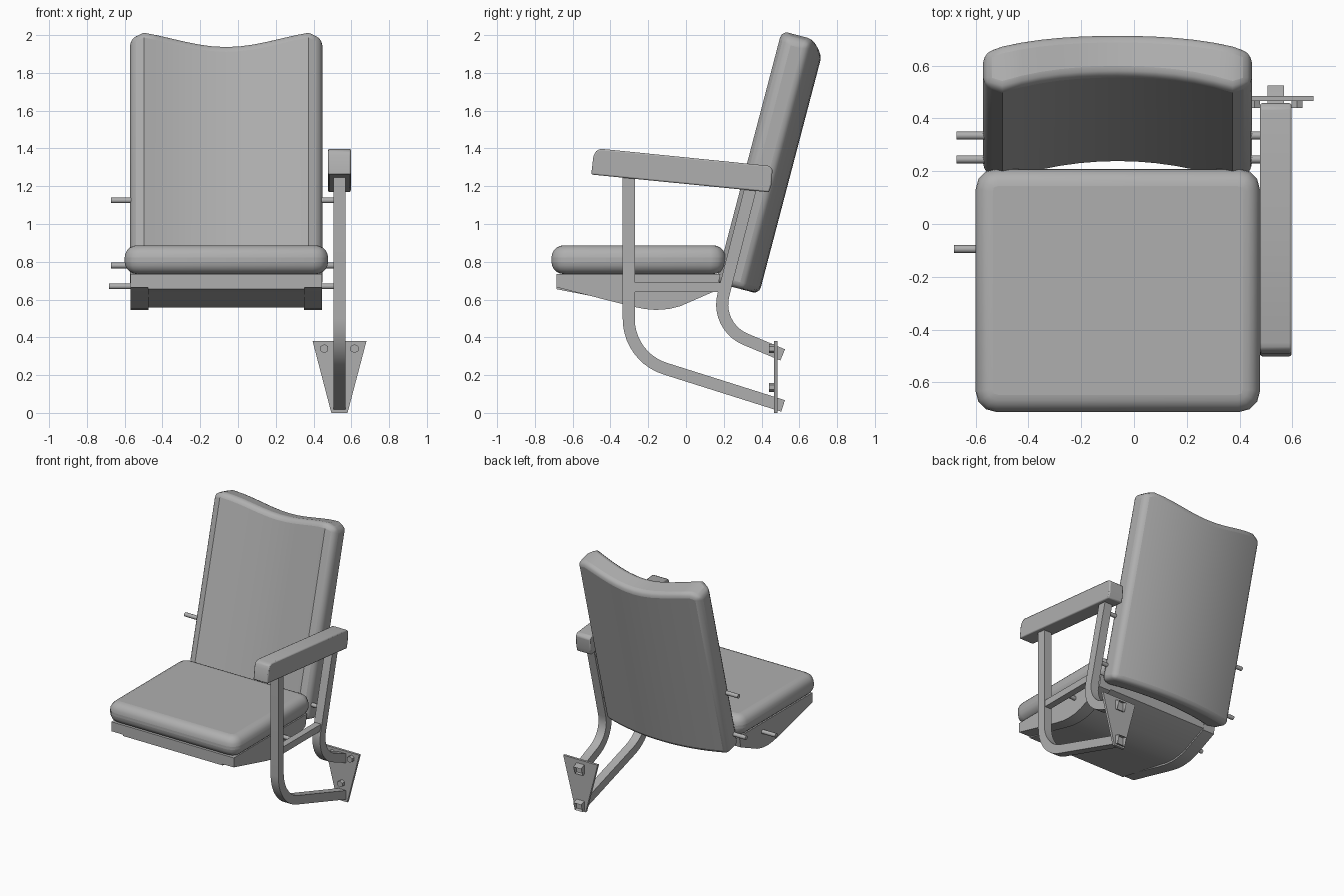
import bpy, bmesh, math
from mathutils import Vector, Matrix

if "Cube" in bpy.data.objects:
    bpy.data.objects.remove(bpy.data.objects["Cube"])

CX = -0.0625      # centre line of seat and back
LEG_X = 0.537     # centre line of the arm frame

grey = bpy.data.materials.new("mid_grey")
grey.diffuse_color = (0.43, 0.43, 0.43, 1)
grey.use_nodes = True
grey.node_tree.nodes["Principled BSDF"].inputs["Base Color"].default_value = grey.diffuse_color


def finish(name, bm, bevel=0, segs=3, angle=35):
    bmesh.ops.recalc_face_normals(bm, faces=bm.faces)
    me = bpy.data.meshes.new(name)
    bm.to_mesh(me)
    bm.free()
    me.materials.append(grey)
    ob = bpy.data.objects.new(name, me)
    bpy.context.collection.objects.link(ob)
    bpy.context.view_layer.objects.active = ob
    ob.select_set(True)
    if bevel:
        m = ob.modifiers.new("bevel", 'BEVEL')
        m.width, m.segments = bevel, segs
        m.limit_method, m.angle_limit = 'ANGLE', math.radians(angle)
    bpy.ops.object.shade_smooth_by_angle(angle=math.radians(35))
    ob.select_set(False)
    return ob


def extrude(name, pts, offset, **kw):
    """Extrude a closed 3D outline by an offset."""
    bm = bmesh.new()
    f = bm.faces.new([bm.verts.new(p) for p in pts])
    r = bmesh.ops.extrude_face_region(bm, geom=[f], use_keep_orig=True)
    bmesh.ops.translate(bm, vec=offset, verts=[v for v in r['geom'] if isinstance(v, bmesh.types.BMVert)])
    return finish(name, bm, **kw)


def side_prism(name, yz, x0, x1, **kw):
    return extrude(name, [(x0, y, z) for y, z in yz], (x1 - x0, 0, 0), **kw)


def rod(name, p, q, r, n):
    bm = bmesh.new()
    p, q = Vector(p), Vector(q)
    d = q - p
    bmesh.ops.create_cone(bm, cap_ends=True, segments=n, radius1=r, radius2=r, depth=d.length,
                          matrix=Matrix.Translation((p + q) / 2) @ d.to_track_quat('Z', 'Y').to_matrix().to_4x4())
    return finish(name, bm)


def skin(bm, rings):
    """Join a row of four-sided sections into a closed bar; return the last cap."""
    for q, s in zip(rings, rings[1:]):
        for k in range(4):
            bm.faces.new((q[k], q[(k + 1) % 4], s[(k + 1) % 4], s[k]))
    bm.faces.new(rings[0])
    return bm.faces.new(rings[-1])


def square_tube(name, a, corner, b, r, half=0.032, steps=10):
    """Square tube in the yz plane with one filleted bend and a hollow lower end."""
    a, c, b = Vector(a), Vector(corner), Vector(b)
    d1, d2 = (c - a).normalized(), (b - c).normalized()
    turn = d1.angle(d2)
    n1 = Vector((-d1.y, d1.x))          # towards the inside of the bend
    start = c - d1 * r * math.tan(turn / 2)
    centre = start + n1 * r
    path = [(a, d1)]
    for i in range(steps + 1):
        t = turn * i / steps
        path.append((centre - n1 * r * math.cos(t) + d1 * r * math.sin(t),
                     d1 * math.cos(t) + n1 * math.sin(t)))
    path.append((b, d2))
    bm = bmesh.new()
    rings = []
    for p, d in path:
        n = Vector((-d.y, d.x)) * half
        rings.append([bm.verts.new((LEG_X + sx * half, p.x + sn * n.x, p.y + sn * n.y))
                      for sx, sn in ((-1, -1), (1, -1), (1, 1), (-1, 1))])
    end = skin(bm, rings)
    bmesh.ops.inset_region(bm, faces=[end], thickness=0.01)
    inner = bmesh.ops.extrude_discrete_faces(bm, faces=[end])['faces'][0]
    bmesh.ops.translate(bm, vec=(0, -d2.x * 0.05, -d2.y * 0.05), verts=inner.verts)
    return finish(name, bm)


# Seat cushion: rounded plan outline, then rounded rims
x0, x1, y0, y1, rad = -0.6, 0.477, -0.712, 0.209, 0.078
outline = []
for cx, cy, start in ((x1 - rad, y1 - rad, 0), (x0 + rad, y1 - rad, 90),
                      (x0 + rad, y0 + rad, 180), (x1 - rad, y0 + rad, 270)):
    for k in range(4):
        t = math.radians(start + 30 * k)
        outline.append((cx + rad * math.cos(t), cy + rad * math.sin(t), 0.735))
extrude("seat_cushion", outline, (0, 0, 0.152), bevel=0.065, segs=5, angle=60)

# Seat pan: middle slightly recessed between two side rails
under = [(-0.685, 0.665), (-0.30, 0.567), (-0.22, 0.55), (-0.16, 0.545), (-0.09, 0.55), (-0.03, 0.565), (0.165, 0.65)]
rail = [(-0.685, 0.736)] + under + [(0.182, 0.736)]
core = [(-0.685, 0.736), (-0.685, 0.655)] + [(y, z + 0.012) for y, z in under[1:]] + [(0.182, 0.736)]
side_prism("seat_pan", core, -0.476, 0.351)
side_prism("seat_pan_rail_left", rail, -0.57, -0.475)
side_prism("seat_pan_rail_right", rail, 0.35, 0.445)

# Backrest: curved across, dipped top edge with clipped corners, leaning back
lean = math.radians(14.7)
up = Vector((0, math.sin(lean), math.cos(lean)))
back = Vector((0, math.cos(lean), -math.sin(lean)))
base = Vector((CX, 0.157, 0.69))
bm = bmesh.new()
cols = []
N = 14
for i in range(N + 1):
    t = -1 + 2 * i / N
    tip = i in (0, N)
    front = 0.03 if tip else 0.075 * (1 - (t / 0.86) ** 2)
    rear = 0.16 + 0.078 * (1 - t * t)
    top = 1.38 - 0.031 * (1 + math.cos(math.pi * t)) - (0.03 if tip else 0)
    cols.append([bm.verts.new(base + Vector((t * 0.509, 0, 0)) + up * h + back * d)
                 for h, d in ((0, front), (top, front), (top, rear), (0, rear))])
skin(bm, cols)
finish("backrest", bm, bevel=0.035, segs=3, angle=42)

# Pivot pins on both sides of back and seat
for label, y, z, reach in (("back_upper", 0.335, 1.125, 0.61), ("back_lower", 0.245, 0.78, 0.61),
                           ("seat", -0.095, 0.67, 0.62)):
    for side, s in (("left", -1), ("right", 1)):
        rod(f"{label}_pin_{side}", (CX + s * 0.42, y, z), (CX + s * reach, y, z), 0.015, 12)

# Armrest pad
side_prism("armrest", [(-0.502, 1.262), (-0.49, 1.36), (-0.475, 1.388), (-0.45, 1.398), (0.44, 1.308),
                       (0.458, 1.29), (0.453, 1.21), (0.44, 1.168)], 0.477, 0.597, bevel=0.008, segs=2)

# Bent square tube legs and the bar joining them
square_tube("front_leg", (-0.303, 1.28), (-0.303, 0.295), (0.514, 0.037), 0.275)
square_tube("rear_leg", (0.35, 1.22), (0.155, 0.457), (0.512, 0.307), 0.2)
side_prism("leg_crossbar", [(-0.29, 0.64), (0.19, 0.64), (0.19, 0.69), (-0.29, 0.69)], 0.512, 0.562)

# Mounting plate with hex bolts
extrude("mounting_plate", [(0.494, 0.466, 0), (0.58, 0.466, 0), (0.68, 0.466, 0.38), (0.395, 0.466, 0.38)],
        (0, 0.018, 0))
for i, (x, z) in enumerate(((0.457, 0.34), (0.617, 0.34), (LEG_X, 0.135))):
    rod(f"plate_bolt_{i + 1}", (x, 0.439, z), (x, 0.472, z), 0.024, 6)
